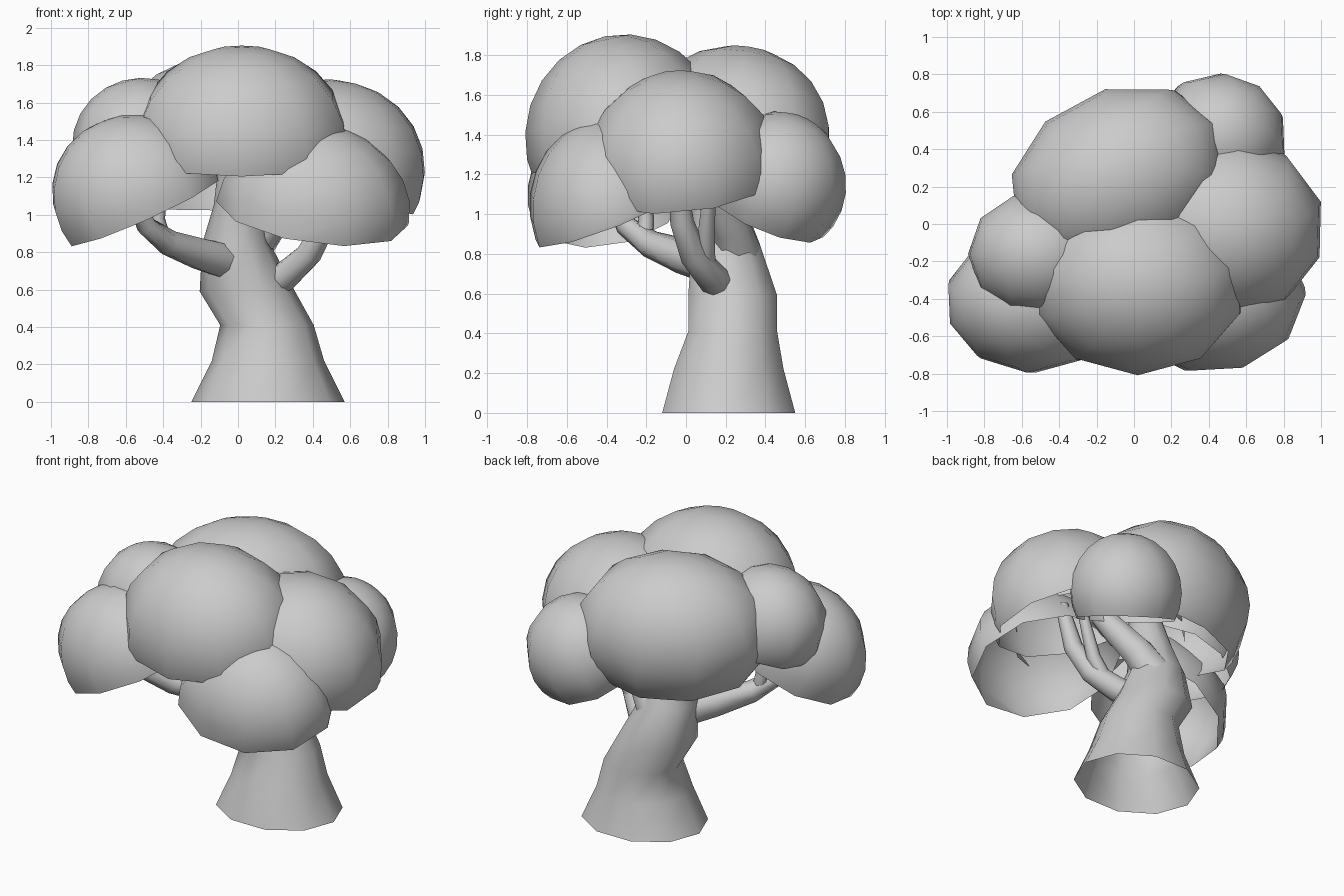
import bpy, bmesh, math
from mathutils import Vector, Matrix

if "Cube" in bpy.data.objects:
    bpy.data.objects.remove(bpy.data.objects["Cube"])


def add_object(name, bm):
    bmesh.ops.recalc_face_normals(bm, faces=bm.faces)
    for f in bm.faces:
        f.smooth = True
    mesh = bpy.data.meshes.new(name)
    bm.to_mesh(mesh)
    bm.free()
    ob = bpy.data.objects.new(name, mesh)
    bpy.context.collection.objects.link(ob)
    return ob


def tube(name, rings, sides, flat=False):
    """Open tube through (x, y, z, radius[, ry]) rings; flat keeps rings level."""
    bm = bmesh.new()
    pts = [Vector(r[:3]) for r in rings]
    prev = None
    for i, r in enumerate(rings):
        u, v = Vector((1, 0, 0)), Vector((0, 1, 0))
        if not flat:
            t = (pts[min(i + 1, len(pts) - 1)] - pts[max(i - 1, 0)]).normalized()
            u = (u - t * u.dot(t)).normalized()
            v = t.cross(u)
        ring = []
        for k in range(sides):
            a = 2 * math.pi * k / sides
            ring.append(bm.verts.new(pts[i] + u * r[3] * math.cos(a) + v * r[-1] * math.sin(a)))
        if prev:
            for k in range(sides):
                j = (k + 1) % sides
                bm.faces.new((prev[k], prev[j], ring[j], ring[k]))
        prev = ring
    return add_object(name, bm)


def dome(name, center, radii, rim, slope, turn=0):
    """Open leaf dome: an ellipsoid tilted outwards and cut by a sloping plane."""
    bm = bmesh.new()
    bmesh.ops.create_uvsphere(bm, u_segments=10, v_segments=12, radius=1.02)
    axis = Vector((-slope[0], -slope[1], 1)).normalized()
    q = axis.to_track_quat('Z', 'Y')
    rot = Matrix.Rotation(math.radians(turn), 3, 'Z')
    c = Vector(center)
    for v in bm.verts:
        p = q @ v.co
        v.co = c + rot @ Vector(p[i] * radii[i] for i in range(3))
    bmesh.ops.bisect_plane(bm, geom=bm.verts[:] + bm.edges[:] + bm.faces[:],
                           plane_co=rim, plane_no=axis, clear_inner=True)
    return add_object(name, bm)


# leaf clumps
dome("leaves_front_top", (0.02, -0.31, 1.38), (0.58, 0.49, 0.515), (0, -0.75, 1.21), (0, 0.2))
dome("leaves_right", (0.47, -0.02, 1.22), (0.54, 0.49, 0.495), (0.93, -0.1, 1.01), (-0.3, 0.1))
dome("leaves_front_right", (0.40, -0.37, 1.02), (0.51, 0.42, 0.46), (0.55, -0.75, 0.83), (-0.15, 0.4))
dome("leaves_front_left", (-0.54, -0.41, 1.10), (0.46, 0.38, 0.43), (-0.85, -0.5, 0.85), (0.45, 0.15))
dome("leaves_left", (-0.51, -0.16, 1.37), (0.37, 0.33, 0.355), (-0.85, -0.15, 1.15), (0.3, 0.0))
dome("leaves_back", (-0.08, 0.24, 1.36), (0.60, 0.47, 0.48), (-0.3, 0.6, 1.0), (0.1, -0.25), 25)
dome("leaves_back_right", (0.45, 0.46, 1.15), (0.36, 0.34, 0.36), (0.5, 0.7, 0.85), (-0.3, -0.4))

# trunk
tube("trunk", [(0.16, 0.215, 0, 0.41, 0.352), (0.16, 0.215, 0.22, 0.30, 0.29),
               (0.155, 0.235, 0.41, 0.25, 0.235), (0.05, 0.235, 0.59, 0.255, 0.235),
               (-0.01, 0.2, 0.85, 0.18, 0.18), (0.0, 0.16, 1.05, 0.13, 0.14),
               (0.0, 0.1, 1.3, 0.1, 0.1)], 10, flat=True)

# branches and twigs
branches = {
    "branch_left": [(-0.06, 0.12, 0.75, 0.10), (-0.2, -0.02, 0.79, 0.09), (-0.37, -0.18, 0.85, 0.07),
                    (-0.49, -0.3, 0.94, 0.055), (-0.58, -0.4, 1.15, 0.035)],
    "twig_left": [(-0.40, -0.21, 0.86, 0.045), (-0.43, -0.2, 0.98, 0.04), (-0.40, -0.24, 1.25, 0.03)],
    "branch_right": [(0.13, 0.2, 0.62, 0.08), (0.25, 0.14, 0.67, 0.08), (0.38, 0.04, 0.79, 0.07),
                     (0.47, -0.02, 0.96, 0.06), (0.54, -0.05, 1.25, 0.04)],
    "twig_right": [(0.3, 0.1, 0.71, 0.05), (0.41, 0.1, 0.86, 0.045), (0.52, 0.12, 1.15, 0.03)],
    "branch_back": [(0.05, 0.26, 0.80, 0.12), (0.16, 0.22, 0.94, 0.10), (0.26, 0.14, 1.08, 0.085),
                    (0.38, 0.03, 1.28, 0.06)],
}
for name, pts in branches.items():
    tube(name, pts, 8)
